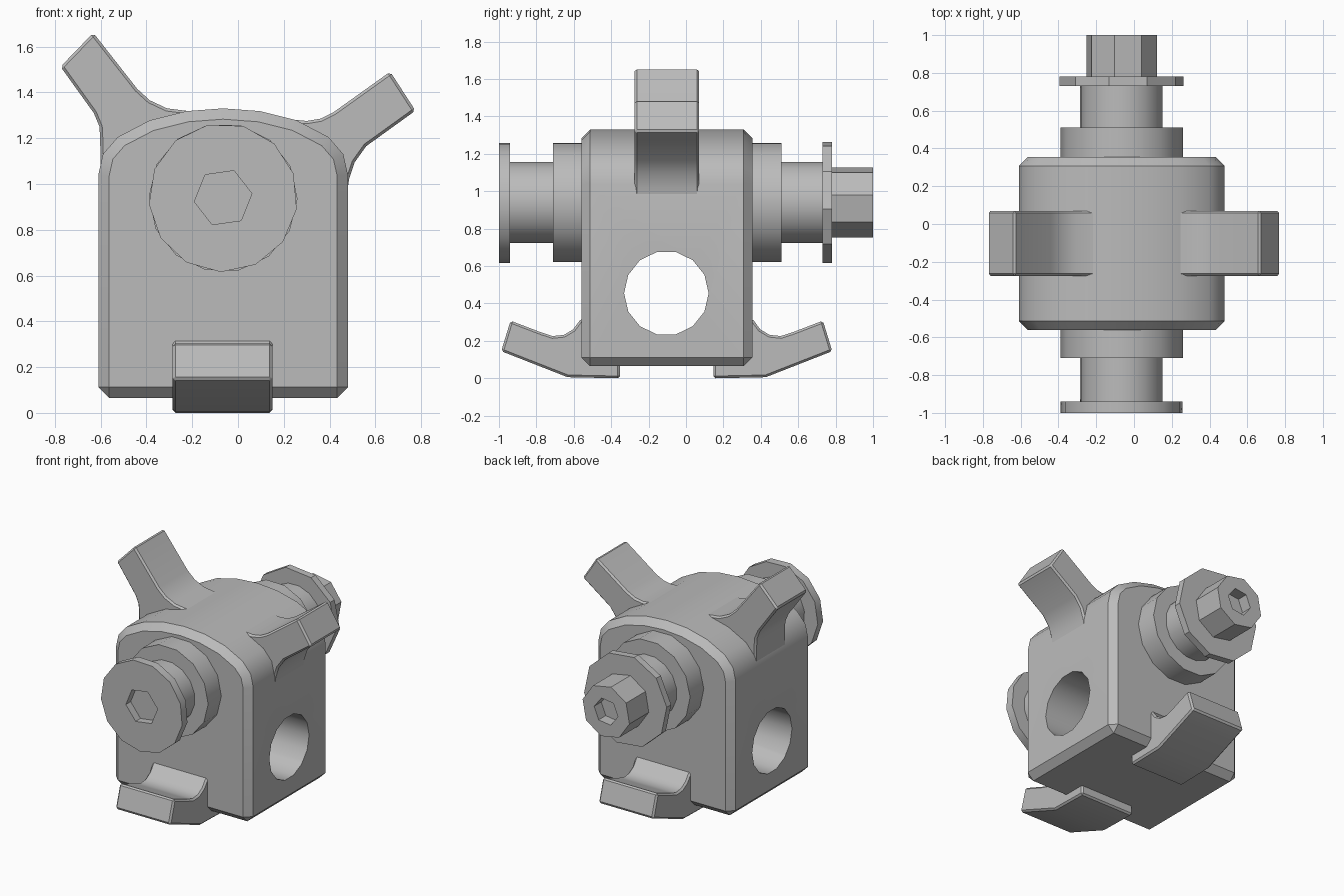
import bpy, bmesh, math
from mathutils import Matrix

if "Cube" in bpy.data.objects:
    bpy.data.objects.remove(bpy.data.objects["Cube"], do_unlink=True)

grey = bpy.data.materials.new("plain grey")
grey.use_nodes = True
grey.diffuse_color = (0.5, 0.5, 0.5, 1)
grey.node_tree.nodes["Principled BSDF"].inputs["Base Color"].default_value = (0.5, 0.5, 0.5, 1)

CX, CY, AXLE_Z = -0.065, -0.103, 0.94


def add_object(name, bm):
    bmesh.ops.recalc_face_normals(bm, faces=bm.faces)
    mesh = bpy.data.meshes.new(name)
    bm.to_mesh(mesh)
    bm.free()
    obj = bpy.data.objects.new(name, mesh)
    bpy.context.collection.objects.link(obj)
    mesh.materials.append(grey)
    return obj


def select(obj):
    bpy.ops.object.select_all(action='DESELECT')
    obj.select_set(True)
    bpy.context.view_layer.objects.active = obj


def smooth(obj, angle=30):
    select(obj)
    bpy.ops.object.shade_smooth_by_angle(angle=math.radians(angle))


def cut(obj, cutter):
    """Subtract the cutter and throw it away."""
    cutter.hide_render = True
    mod = obj.modifiers.new("cut", 'BOOLEAN')
    mod.operation, mod.solver, mod.object = 'DIFFERENCE', 'EXACT', cutter
    select(obj)
    bpy.ops.object.modifier_apply(modifier=mod.name)
    bpy.data.objects.remove(cutter, do_unlink=True)


def prism(name, points, lo, hi, axis, bevel):
    """Extrude a (horizontal, z) profile along x or y and chamfer its sharp edges."""
    bm = bmesh.new()
    place = (lambda u, z: (lo, u, z)) if axis == 'X' else (lambda u, z: (u, lo, z))
    face = bm.faces.new([bm.verts.new(place(u, z)) for u, z in points])
    new = bmesh.ops.extrude_face_region(bm, geom=[face])["geom"]
    shift = (hi - lo, 0, 0) if axis == 'X' else (0, hi - lo, 0)
    bmesh.ops.translate(bm, vec=shift, verts=[v for v in new if isinstance(v, bmesh.types.BMVert)])
    bmesh.ops.recalc_face_normals(bm, faces=bm.faces)
    sharp = [e for e in bm.edges if e.calc_face_angle(0) > math.radians(40)]
    bmesh.ops.bevel(bm, geom=sharp, offset=bevel, segments=1, affect='EDGES', clamp_overlap=True)
    return add_object(name, bm)


def cylinder(name, sides, radius, lo, hi, axis='Y', centre=(CX, AXLE_Z), turn=0):
    """Cylinder from lo to hi along an axis, centred on the other two coordinates."""
    bm = bmesh.new()
    mid = (lo + hi) / 2
    if axis == 'Y':
        pose = Matrix.Translation((centre[0], mid, centre[1])) @ Matrix.Rotation(math.pi / 2, 4, 'X')
    else:
        pose = Matrix.Translation((mid, centre[0], centre[1])) @ Matrix.Rotation(math.pi / 2, 4, 'Y')
    pose = pose @ Matrix.Rotation(math.radians(turn), 4, 'Z')
    bmesh.ops.create_cone(bm, cap_ends=True, segments=sides, radius1=radius,
                          radius2=radius, depth=hi - lo, matrix=pose)
    return add_object(name, bm)


# Body: arched block with chamfered rims and a round hole through its sides
half = [(0.545, 0.065), (0.545, 1.04), (0.525, 1.13), (0.46, 1.205),
        (0.32, 1.278), (0.16, 1.318)]
outline = [(CX + x, z) for x, z in half] + [(CX, 1.33)] + [(CX - x, z) for x, z in reversed(half)]
body = prism("body", outline, -0.56, 0.355, 'Y', 0.047)
cut(body, cylinder("side_hole_cutter", 14, 0.226, -1, 1, 'X', (-0.105, 0.455)))
smooth(body)

# Axle ends: collar, neck and flange on both faces, with a nut at the back
for side, parts in {
    "front": [("collar", 14, 0.325, -0.71, -0.54), ("neck", 16, 0.22, -0.945, -0.70),
              ("flange", 13, 0.325, -1.0, -0.94)],
    "back": [("collar", 14, 0.325, 0.33, 0.51), ("neck", 16, 0.22, 0.50, 0.735),
             ("flange", 10, 0.33, 0.73, 0.78), ("nut", 8, 0.19, 0.77, 1.0)],
}.items():
    for part, sides, radius, lo, hi in parts:
        obj = cylinder(side + "_" + part, sides, radius, lo, hi, turn=12)
        # Hexagonal key sockets
        if side == "front" and part == "flange":
            cut(obj, cylinder("socket_cutter", 6, 0.127, -1.1, -0.9, turn=38))
        if part == "nut":
            cut(obj, cylinder("socket_cutter", 6, 0.095, 0.92, 1.1, turn=38))
        smooth(obj)

# Feet: curled toes under the front and back
toe = [(0.25, 0), (0.53, 0.006), (0.885, 0.145), (0.835, 0.308), (0.67, 0.245), (0.61, 0.226),
       (0.55, 0.232), (0.50, 0.262), (0.457, 0.32), (0.40, 0.32), (0.25, 0.12)]
for name, sign in (("front_foot", -1), ("back_foot", 1)):
    smooth(prism(name, [(CY + sign * y, z) for y, z in toe], -0.285, 0.15, 'X', 0.012))

# Horns: flared prongs on the two upper shoulders
right = [(-0.60, 1.05), (-0.602, 1.19), (-0.605, 1.25), (-0.63, 1.31), (-0.775, 1.512),
         (-0.632, 1.66), (-0.44, 1.415), (-0.385, 1.365), (-0.31, 1.33), (-0.19, 1.315), (-0.30, 1.05)]
left = [(0.475, 0.95), (0.485, 1.02), (0.51, 1.095), (0.56, 1.165), (0.775, 1.32),
        (0.665, 1.49), (0.42, 1.315), (0.36, 1.285), (0.30, 1.275), (0.20, 1.285), (0.25, 1.05)]
for name, points in (("right_horn", right), ("left_horn", left)):
    smooth(prism(name, points, -0.275, 0.07, 'Y', 0.012))
